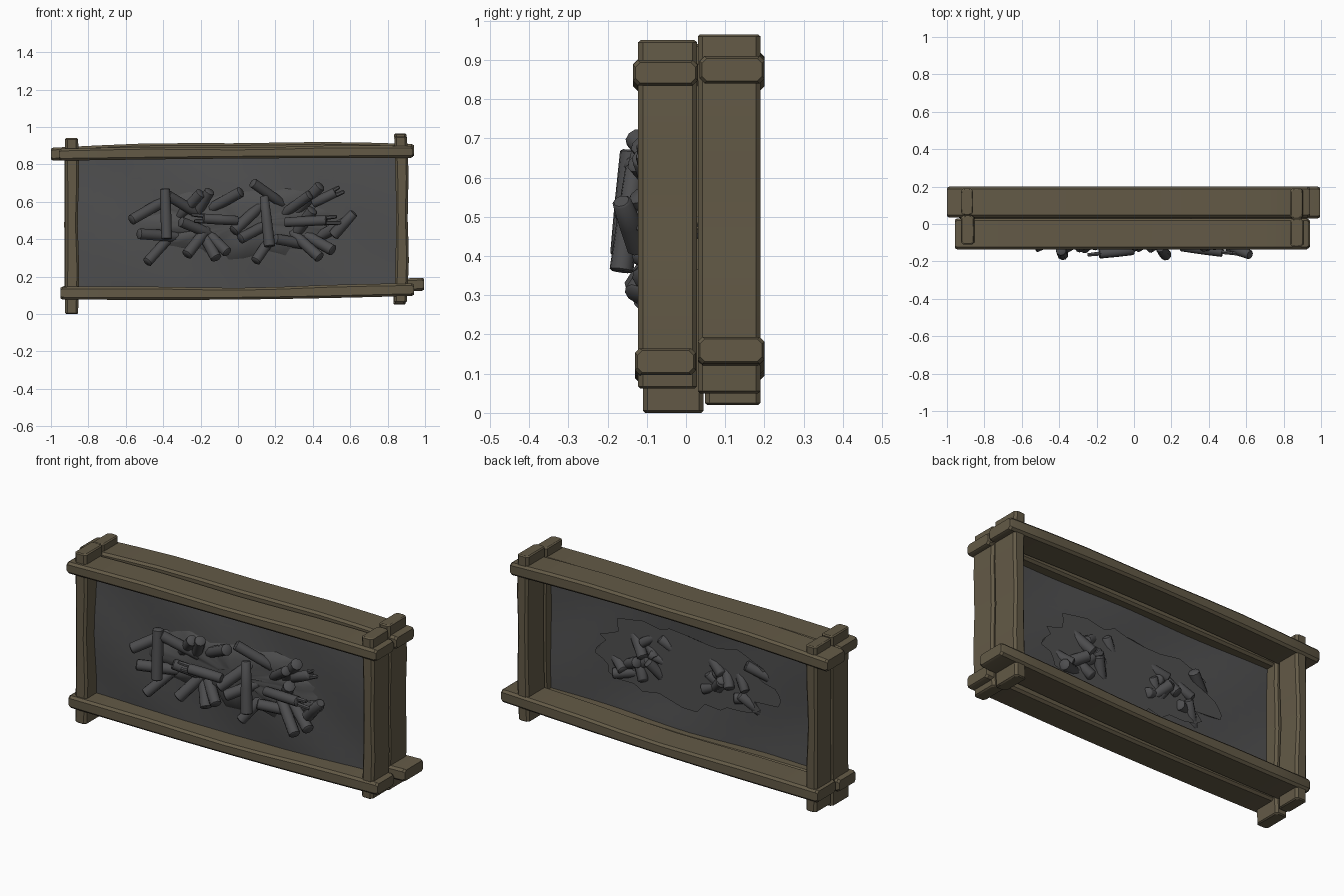
import bpy, bmesh, math, random
from mathutils import Vector

if "Cube" in bpy.data.objects:
    bpy.data.objects.remove(bpy.data.objects["Cube"])

random.seed(4)


def material(name, rgb):
    m = bpy.data.materials.new(name)
    m.diffuse_color = (*rgb, 1)
    m.use_nodes = True
    m.node_tree.nodes["Principled BSDF"].inputs["Base Color"].default_value = m.diffuse_color
    return m


WOOD = material("weathered wood", (0.125, 0.102, 0.062))
BED = material("ash grey", (0.078, 0.078, 0.079))
COAL = material("charcoal grey", (0.074, 0.074, 0.077))


def finish(name, bm, mat, angle=35):
    bmesh.ops.recalc_face_normals(bm, faces=bm.faces)
    me = bpy.data.meshes.new(name)
    bm.to_mesh(me)
    bm.free()
    ob = bpy.data.objects.new(name, me)
    bpy.context.collection.objects.link(ob)
    me.materials.append(mat)
    bpy.ops.object.select_all(action='DESELECT')
    ob.select_set(True)
    bpy.context.view_layer.objects.active = ob
    bpy.ops.object.shade_smooth_by_angle(angle=math.radians(angle))


def skin(bm, rows):
    """Join closed rings of vertices and cap both ends."""
    n = len(rows[0])
    for a, b in zip(rows, rows[1:]):
        for i in range(n):
            bm.faces.new((a[i], a[(i + 1) % n], b[(i + 1) % n], b[i]))
    bm.faces.new(rows[0][::-1])
    bm.faces.new(rows[-1])


def beam(name, axis, y0, y1, start, end, side0, side1, thick, bow):
    """Hewn beam: low side runs from side0 to side1, with a bow in the middle."""
    bm = bmesh.new()
    rows = []
    steps = 8
    b = 0.012
    ts = [0] + [i / steps for i in range(1, steps)] + [1]
    ts = [(0, 0.006)] + [(0.006, 0)] + [(t, 0) for t in ts[1:-1]] + [(0.994, 0), (1, 0.006)]
    for t, s in ts:
        mid = math.sin(math.pi * t)
        lo = side0 + (side1 - side0) * t + bow * mid + s
        hi = lo + thick + 0.006 * mid * math.sin(9 * t) - 2 * s
        ya, yb = y0 + s, y1 - s
        prof = [(ya + b, lo), (yb - b, lo), (yb, lo + b), (yb, hi - b),
                (yb - b, hi), (ya + b, hi), (ya, hi - b), (ya, lo + b)]
        p = start + (end - start) * t
        rows.append([bm.verts.new((p, y, w) if axis == 'x' else (w, y, p)) for y, w in prof])
    skin(bm, rows)
    finish(name, bm, WOOD, 30)


# horizontal beams, front and back layers
beam("top_beam_front", 'x', -0.135, 0.03, -0.957, 0.935, 0.82, 0.835, 0.064, 0.004)
beam("top_beam_back", 'x', 0.035, 0.20, -1.0, 0.94, 0.82, 0.84, 0.069, 0.02)
beam("bottom_beam_front", 'x', -0.13, 0.025, -0.95, 0.94, 0.078, 0.097, 0.068, -0.01)
beam("bottom_beam_back", 'x', 0.03, 0.20, -0.94, 0.995, 0.082, 0.125, 0.069, -0.012)

# upright posts, front and back layers
beam("left_post_front", 'z', -0.11, 0.045, 0.0, 0.94, -0.925, -0.925, 0.07, 0.004)
beam("left_post_back", 'z', 0.048, 0.19, 0.02, 0.935, -0.925, -0.925, 0.065, -0.004)
beam("right_post_front", 'z', -0.122, 0.028, 0.062, 0.95, 0.835, 0.835, 0.068, 0.01)
beam("right_post_back", 'z', 0.03, 0.19, 0.05, 0.965, 0.83, 0.835, 0.066, 0.008)

# gently uneven ash panel filling the frame
bm = bmesh.new()
bmesh.ops.create_grid(bm, x_segments=24, y_segments=12, size=1)
for v in bm.verts:
    i, j = v.co.x, v.co.y
    x, z = -0.007 + 0.878 * i, 0.488 + 0.372 * j
    bulge = math.cos(math.pi / 2 * i) * math.cos(math.pi / 2 * j)
    v.co = (x, -0.025 - 0.018 * bulge + 0.006 * math.sin(7 * x + 9 * z), z)
bmesh.ops.solidify(bm, geom=bm.faces[:], thickness=0.012)
finish("ash_panel", bm, BED, 50)

# ragged heap under the logs, its rim showing through the back of the panel
bm = bmesh.new()
n = 44
reach = [random.uniform(0.8, 1.08) for _ in range(n)]
rows = []
for r, y in ((1.0, -0.018), (0.8, -0.052), (0.5, -0.066), (0.2, -0.07)):
    rows.append([bm.verts.new((0.03 + 0.58 * r * reach[i] * math.cos(math.tau * i / n),
                               y + random.uniform(-0.006, 0.006),
                               0.49 + 0.21 * r * reach[i] * math.sin(math.tau * i / n)))
                 for i in range(n)])
skin(bm, rows)
finish("ash_heap", bm, BED, 50)


def stick(bm, a, b, r0, r1, sides=9):
    d = (b - a).normalized()
    u = d.cross(Vector((0, 1, 0.01))).normalized()
    v = d.cross(u)
    length = (b - a).length
    spec = [(0, r0 * 0.8), (0.005, r0), (length / 2, (r0 + r1) / 2 * 1.04),
            (length - 0.005, r1), (length, r1 * 0.8)]
    skin(bm, [[bm.verts.new(a + d * t + r * (u * math.cos(math.tau * k / sides)
                                             + v * math.sin(math.tau * k / sides)))
               for k in range(sides)] for t, r in spec])
    return u


def log(name, a, b, split=False):
    bm = bmesh.new()
    if split:
        # forked, broken end
        u = stick(bm, a, a.lerp(b, 0.75), 0.026, 0.027)
        for s, tip in ((-1, 1.0), (1, 0.93)):
            stick(bm, a.lerp(b, 0.68) + u * s * 0.014, a.lerp(b, tip) + u * s * 0.017,
                  0.012, 0.01, 6)
    else:
        stick(bm, a, b, random.uniform(0.027, 0.032), random.uniform(0.024, 0.029))
    finish(name, bm, COAL, 45)


# charcoal logs lying on the front of the heap
log("left_upright_log", Vector((-0.38, -0.165, 0.40)), Vector((-0.39, -0.14, 0.67)))
log("middle_upright_log", Vector((0.17, -0.165, 0.36)), Vector((0.14, -0.13, 0.63)))
log("left_level_log", Vector((0.0, -0.14, 0.50)), Vector((-0.25, -0.165, 0.515)), True)
log("right_level_log", Vector((0.25, -0.12, 0.49)), Vector((0.55, -0.16, 0.505)), True)
log("right_slanted_log", Vector((0.51, -0.12, 0.42)), Vector((0.62, -0.165, 0.54)))
log("right_upper_log", Vector((0.40, -0.09, 0.59)), Vector((0.56, -0.12, 0.67)), True)

# logs stuck through the panel: centre x, centre z, lean of the outer end in degrees
LEANING = [
    (-.47, .56, 210), (-.41, .36, 228), (-.41, .42, 176), (-.27, .57, 149), (-.28, .56, 47),
    (-.21, .56, 59), (-.10, .59, 29), (-.14, .41, -44), (-.17, .40, -62), (-.20, .41, 232),
    (.18, .63, 145), (.07, .53, 223), (.12, .46, 208), (.16, .38, 236), (.29, .57, 36),
    (.35, .59, 47), (.34, .39, -42), (.40, .40, -29), (.48, .44, 29), (.32, .38, 170),
    (.33, .46, 55), (-.20, .45, 158),
]
for k, (x, z, deg) in enumerate(LEANING):
    half = random.uniform(0.11, 0.135)
    ang = math.radians(deg)
    reach_out = Vector((half * math.cos(ang), -0.06, half * math.sin(ang)))
    centre = Vector((x, random.uniform(-0.075, -0.05), z))
    log(f"leaning_log_{k + 1}", centre + reach_out, centre - reach_out)
